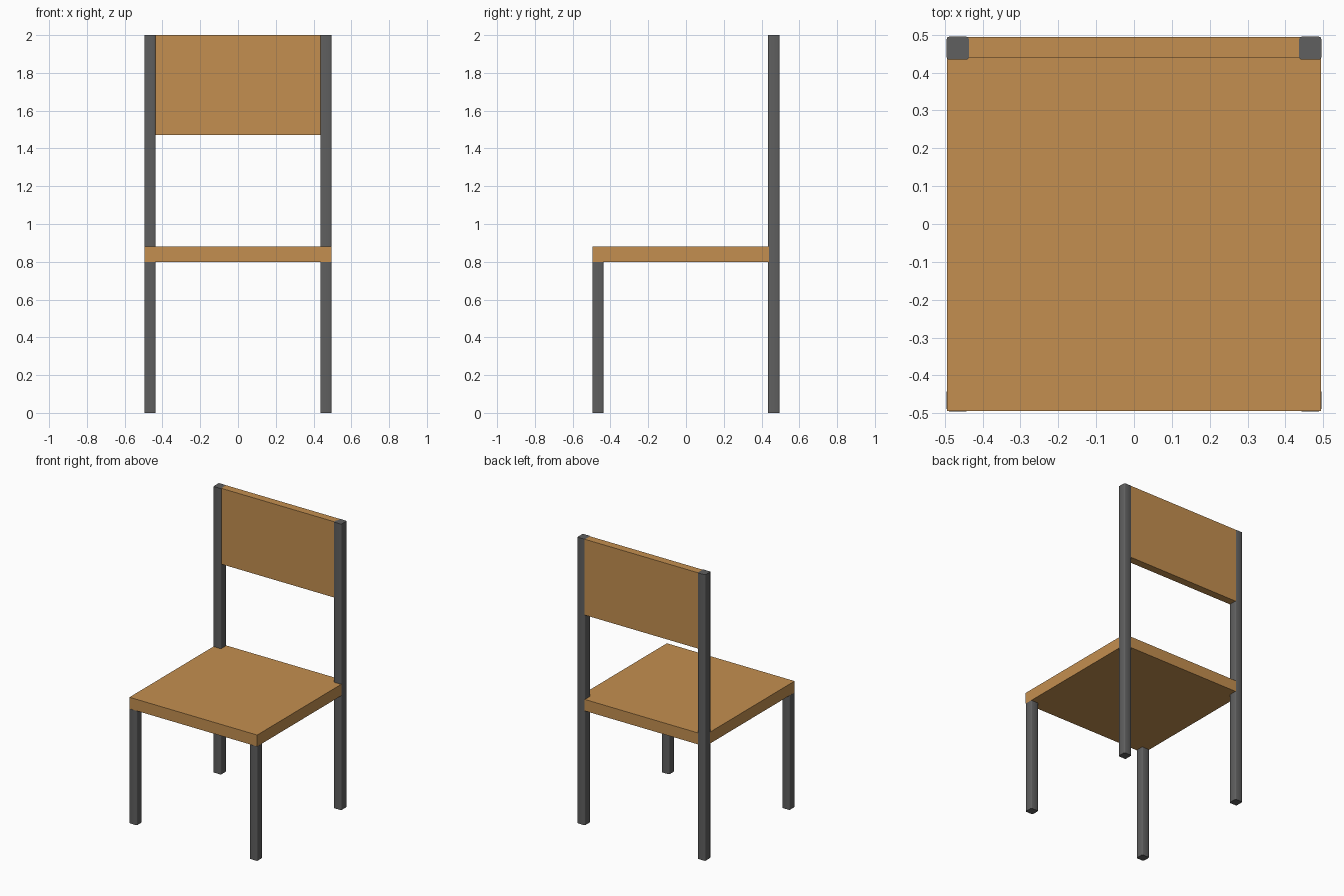
import bpy, bmesh

if "Cube" in bpy.data.objects:
    bpy.data.objects.remove(bpy.data.objects["Cube"])

def material(name, rgb):
    m = bpy.data.materials.new(name)
    m.diffuse_color = (*rgb, 1)
    m.use_nodes = True
    m.node_tree.nodes["Principled BSDF"].inputs["Base Color"].default_value = m.diffuse_color
    return m

wood = material("light wood", (0.55, 0.275, 0.08))
metal = material("dark grey metal", (0.115, 0.115, 0.115))

def prism(name, outline, z0, z1, mat):
    """Extrude an xy outline from z0 up to z1."""
    bm = bmesh.new()
    face = bm.faces.new([bm.verts.new((x, y, z0)) for x, y in outline])
    top = bmesh.ops.extrude_face_region(bm, geom=[face])["geom"]
    bmesh.ops.translate(bm, vec=(0, 0, z1 - z0),
                        verts=[v for v in top if isinstance(v, bmesh.types.BMVert)])
    bmesh.ops.recalc_face_normals(bm, faces=bm.faces)
    me = bpy.data.meshes.new(name)
    bm.to_mesh(me)
    bm.free()
    me.materials.append(mat)
    ob = bpy.data.objects.new(name, me)
    bpy.context.collection.objects.link(ob)
    return ob

def rect(x0, x1, y0, y1):
    return [(x0, y0), (x1, y0), (x1, y1), (x0, y1)]

def leg(name, side, y0, y1, height):
    """Square post with softened long edges."""
    xs = sorted((side * 0.436, side * 0.495))
    ob = prism(name, rect(*xs, y0, y1), 0, height, metal)
    bm = bmesh.new()
    bm.from_mesh(ob.data)
    upright = [e for e in bm.edges
               if abs(e.verts[0].co.z - e.verts[1].co.z) > 0.1]
    bmesh.ops.bevel(bm, geom=upright, offset=0.007, segments=2,
                    profile=0.5, affect='EDGES')
    bm.to_mesh(ob.data)
    bm.free()
    bpy.context.view_layer.objects.active = ob
    ob.select_set(True)
    bpy.ops.object.shade_smooth_by_angle(angle=0.87)
    ob.select_set(False)

# legs: short in front, tall posts at the back
for side, label in ((-1, "left"), (1, "right")):
    leg("front_leg_" + label, side, -0.495, -0.437, 0.80)
    leg("back_post_" + label, side, 0.434, 0.495, 2.0)

# seat, notched around the back posts
E, N = 0.494, 0.442
prism("seat", [(-E, -E), (E, -E), (E, N), (N, N), (N, E),
               (-N, E), (-N, N), (-E, N)], 0.80, 0.88, wood)

# backrest panel between the posts
prism("backrest", rect(-N, N, 0.439, E), 1.47, 2.0, wood)
